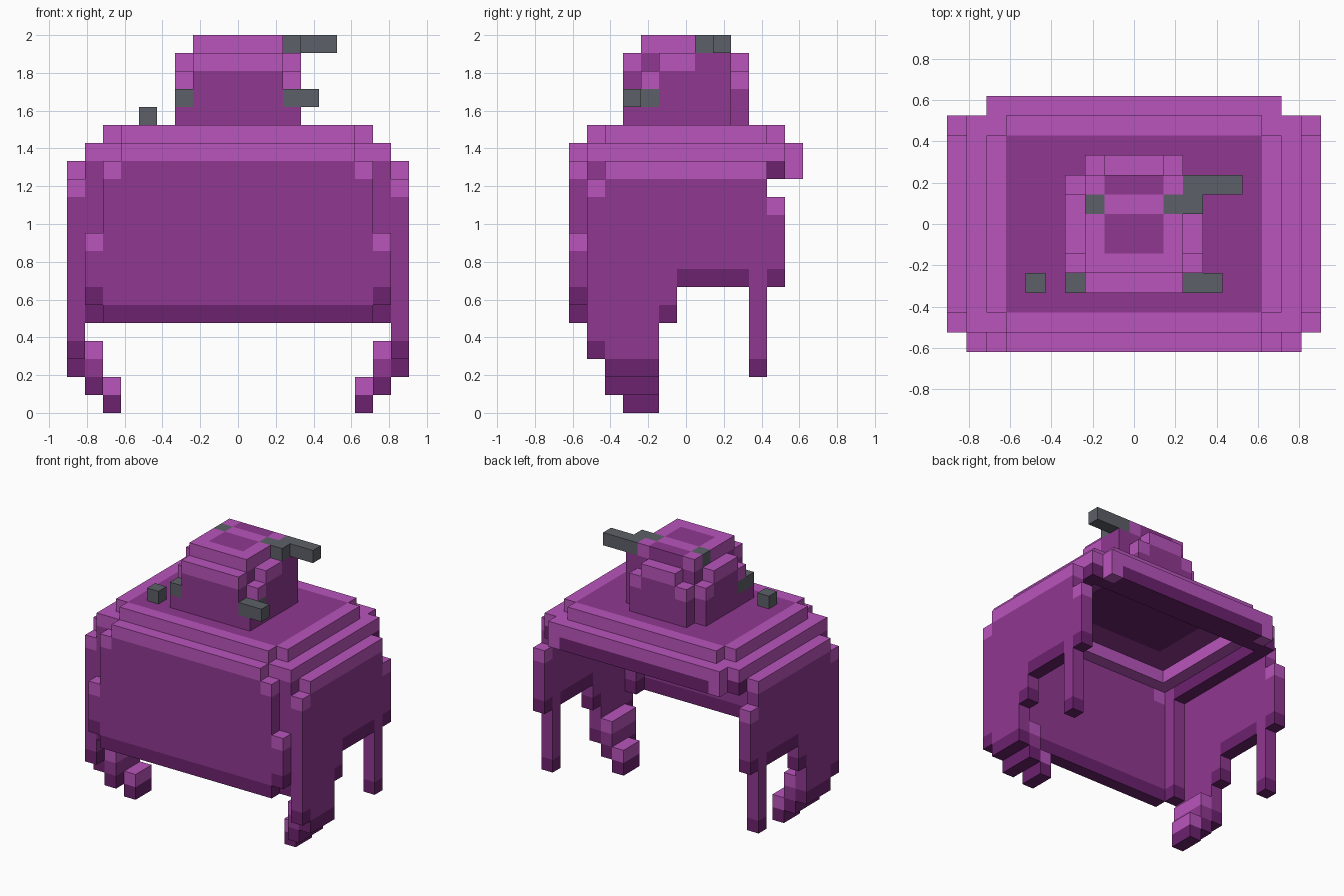
import bpy, bmesh
from mathutils import Matrix, Vector

# Everything sits on a grid of small cubes: width, depth and height in cells
WIDE, DEEP, TALL = 19, 13, 21
UNIT = 2 / TALL

if "Cube" in bpy.data.objects:
    bpy.data.objects.remove(bpy.data.objects["Cube"], do_unlink=True)


def make_material(name, colour):
    material = bpy.data.materials.new(name)
    material.use_nodes = True
    material.diffuse_color = (*colour, 1)
    shader = next(n for n in material.node_tree.nodes if n.type == "BSDF_PRINCIPLED")
    shader.inputs["Base Color"].default_value = (*colour, 1)
    shader.inputs["Roughness"].default_value = 0.9
    return material


LIGHT, MID, DARK, GREY = range(4)
PALETTE = [
    make_material("light purple", (0.49, 0.09, 0.50)),
    make_material("mid purple", (0.28, 0.04, 0.28)),
    make_material("dark purple", (0.15, 0.016, 0.156)),
    make_material("pin grey", (0.107, 0.117, 0.136)),
]


class Part:
    """Collects flat-shaded blocks into one named object."""

    def __init__(self, name):
        self.name = name
        self.bm = bmesh.new()

    def block(self, x, y, z, colour, mirror=False):
        low, high = (Vector(corner) for corner in zip(x, y, z))
        centre = (low + high) / 2 - Vector((WIDE / 2, DEEP / 2, 0))
        size = Matrix.Diagonal((high - low) * UNIT).to_4x4()
        place = Matrix.Translation(centre * UNIT) @ size
        made = bmesh.ops.create_cube(self.bm, size=1, matrix=place)
        for face in {f for v in made["verts"] for f in v.link_faces}:
            face.material_index = colour
        if mirror:
            self.block((WIDE - x[1], WIDE - x[0]), y, z, colour)

    def lock(self, x, y, bottom, top, mirror=False, tip=DARK):
        """A lock of hair: shaded tip, plain body and highlighted crown."""
        self.block(x, y, (bottom, bottom + 1), tip, mirror)
        if top - bottom > 2:
            self.block(x, y, (bottom + 1, top - 1), MID, mirror)
        self.block(x, y, (top - 1, top), LIGHT, mirror)

    def finish(self):
        mesh = bpy.data.meshes.new(self.name)
        self.bm.to_mesh(mesh)
        self.bm.free()
        for material in PALETTE:
            mesh.materials.append(material)
        bpy.context.collection.objects.link(bpy.data.objects.new(self.name, mesh))


# Broad front panel with stepped corners
front = Part("front_hair")
front.lock((3, 16), (0, 1), 5, 15)
front.lock((2, 3), (0, 1), 5, 14, mirror=True)
front.lock((1, 2), (0, 1), 6, 10, mirror=True)
front.lock((1, 2), (1, 2), 5, 15, mirror=True)
front.finish()

# Side panels: each lock has its own depth, lower end and upper end
side = Part("side_hair")
for start, end, bottom, top in [
    (1, 2, 3, 13), (2, 5, 2, 14), (5, 6, 5, 14),
    (6, 10, 7, 14), (10, 11, 2, 14), (11, 12, 7, 12),
]:
    side.lock((0, 1), (start, end), bottom, top, mirror=True)
side.finish()

# Curls turning inward under the side panels
curls = Part("side_curls")
curls.lock((1, 2), (2, 5), 1, 4, mirror=True)
curls.lock((2, 3), (3, 5), 0, 2, mirror=True)
curls.finish()

# Overhanging fringe at the back
back = Part("back_hair")
back.lock((1, 18), (11, 12), 13, 15)
back.lock((3, 16), (12, 13), 13, 15)
back.block((2, 3), (12, 13), (13, 15), LIGHT, mirror=True)
back.finish()

# Stepped rim below the crown
rim = Part("crown_rim")
rim.lock((1, 2), (2, 11), 13, 15, mirror=True)
rim.block((2, 3), (1, 11), (14, 15), LIGHT, mirror=True)
rim.block((3, 16), (1, 2), (14, 15), LIGHT)
rim.finish()

# Flat crown with a highlighted border and a shaded lining
crown = Part("crown")
crown.block((3, 16), (2, 11), (15, 16), MID)
crown.block((2, 3), (2, 11), (15, 16), LIGHT, mirror=True)
for row in (1, 11):
    crown.block((3, 16), (row, row + 1), (15, 16), LIGHT)
crown.block((5, 14), (4, 9), (14.95, 15), DARK)
crown.finish()

# Hair bun: core, then the locks around it
bun = Part("bun")
base = 16
bun.block((7, 12), (4, 9), (base, 20), MID)
bun.lock((7, 12), (3, 4), base, 20, tip=MID)
bun.lock((8, 11), (9, 10), base, 20, tip=MID)
bun.lock((7, 8), (9, 10), base, 19, mirror=True, tip=MID)
bun.lock((6, 7), (5, 8), base, 20, tip=MID)
bun.lock((6, 7), (8, 9), base, 19, tip=MID)
bun.lock((12, 13), (5, 7), base, 20, tip=MID)
bun.block((12, 13), (7, 9), (base, 20), MID)
bun.block((6, 7), (3, 5), (base, 17), MID, mirror=True)
bun.block((6, 7), (4, 5), (18, 19), LIGHT, mirror=True)
bun.finish()

# Bun top with two shaded hollows
cap = Part("bun_top")
layer = (20, TALL)
for row, colour in enumerate((LIGHT, MID, MID, LIGHT, MID), start=4):
    depth = (row, row + 1)
    cap.block((8, 11), depth, layer, colour)
    cap.block((7, 8), depth, layer, GREY if row == 7 else LIGHT, mirror=True)
cap.finish()

# Hair pins poking through the bun
upper = Part("upper_pin")
upper.block((12, 13), (7, 8), layer, GREY)
upper.block((12, 15), (8, 9), layer, GREY)
upper.finish()
lower = Part("lower_pin")
lower.block((6, 7), (3, 5), (17, 18), GREY, mirror=True)
lower.block((13, 14), (3, 4), (17, 18), GREY)
lower.block((4, 5), (3, 4), (base, 17), GREY)
lower.finish()
